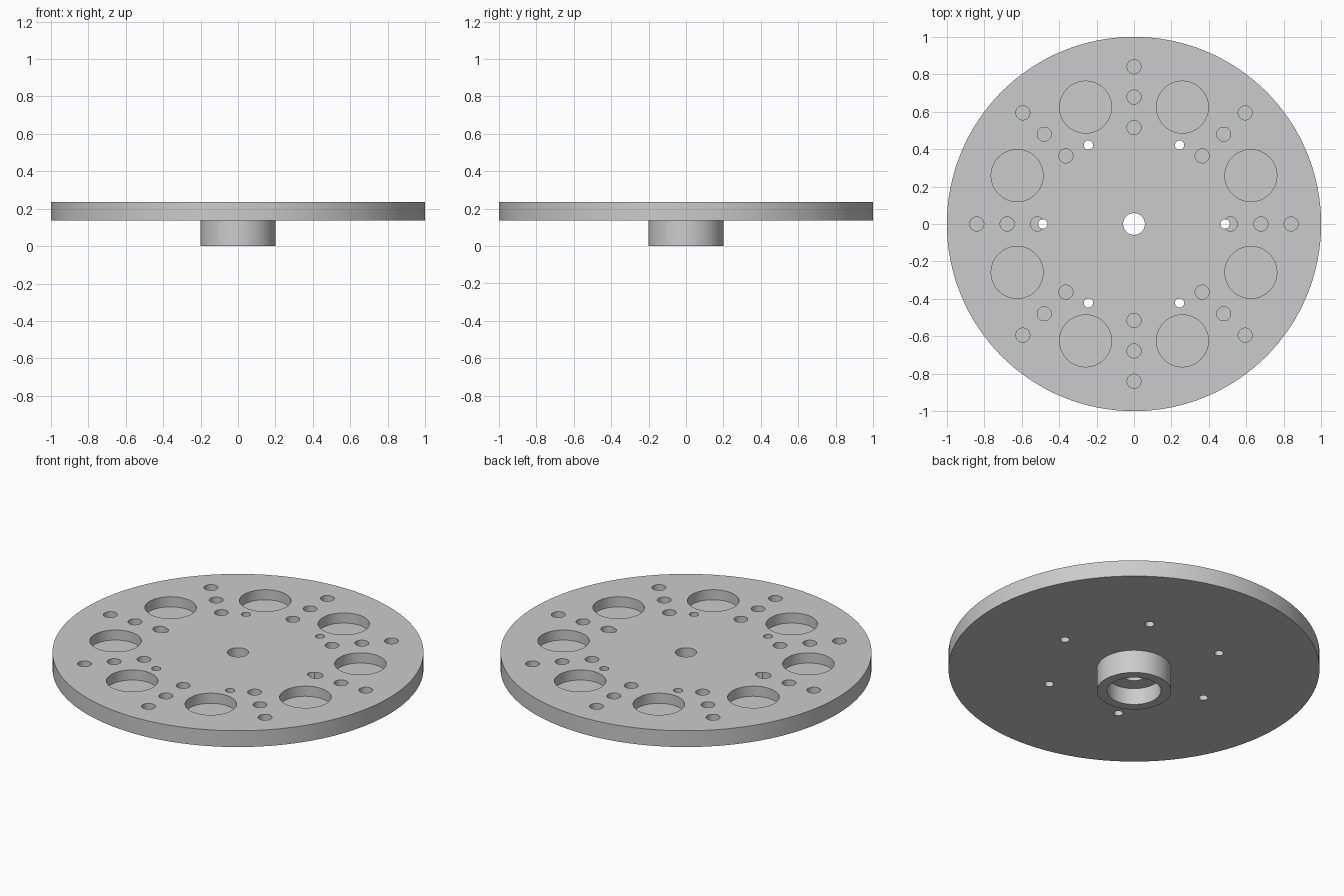
import bpy
import bmesh
import math
from mathutils import Matrix, Vector

if "Cube" in bpy.data.objects:
    bpy.data.objects.remove(bpy.data.objects["Cube"])

TOP, UNDERSIDE = 0.235, 0.138
POCKET_DEPTH = 0.06

grey = bpy.data.materials.new("plain_grey")
grey.use_nodes = True
colour = (0.6, 0.6, 0.6, 1)
grey.diffuse_color = colour
grey.node_tree.nodes["Principled BSDF"].inputs["Base Color"].default_value = colour


def make_object(name, bm):
    bmesh.ops.recalc_face_normals(bm, faces=bm.faces)
    mesh = bpy.data.meshes.new(name)
    bm.to_mesh(mesh)
    bm.free()
    mesh.materials.append(grey)
    obj = bpy.data.objects.new(name, mesh)
    bpy.context.collection.objects.link(obj)
    return obj


def lathe(name, profile, steps):
    """Revolve a closed (radius, height) profile about z."""
    bm = bmesh.new()
    verts = [bm.verts.new((r, 0, z)) for r, z in profile]
    edges = [bm.edges.new((verts[i - 1], verts[i])) for i in range(len(verts))]
    bmesh.ops.spin(bm, geom=verts + edges, cent=(0, 0, 0), axis=(0, 0, 1),
                   angle=math.tau, steps=steps, use_merge=True)
    bmesh.ops.remove_doubles(bm, verts=bm.verts, dist=0.0001)
    return make_object(name, bm)


def drill(target, rings, bottom):
    """Cut rings of round holes: (ring radius, hole radius, count, start angle)."""
    bm = bmesh.new()
    height = TOP + 0.1 - bottom
    for ring, radius, count, start in rings:
        for i in range(count):
            angle = start + i * math.tau / count
            place = Vector((ring * math.cos(angle), ring * math.sin(angle),
                            bottom + height / 2))
            bmesh.ops.create_cone(bm, cap_ends=True, segments=48, radius1=radius,
                                  radius2=radius, depth=height,
                                  matrix=Matrix.Translation(place))
    cutter = make_object("hole_cutter", bm)
    cutter.hide_render = True
    mod = target.modifiers.new("holes", 'BOOLEAN')
    mod.operation = 'DIFFERENCE'
    mod.solver = 'EXACT'
    mod.object = cutter
    bpy.ops.object.select_all(action='DESELECT')
    bpy.context.view_layer.objects.active = target
    target.select_set(True)
    bpy.ops.object.modifier_apply(modifier=mod.name)
    bpy.data.objects.remove(cutter)


# Round plate with the hub below, its counterbore and the centre hole
plate = lathe("plate_with_hub", [
    (0.058, TOP), (1, TOP), (1, UNDERSIDE), (0.2, UNDERSIDE),
    (0.2, 0), (0.145, 0), (0.145, 0.098), (0.058, 0.098)], 128)

# Blind pockets in the top: eight large ones and eight rows of three small ones
drill(plate, [(0.676, 0.139, 8, math.pi / 8)]
      + [(ring, 0.0375, 8, 0) for ring in (0.515, 0.678, 0.84)],
      TOP - POCKET_DEPTH)

# Six narrow bolt holes right through the plate
drill(plate, [(0.487, 0.025, 6, 0)], UNDERSIDE - 0.05)

bpy.ops.object.shade_smooth_by_angle(angle=math.radians(30))
